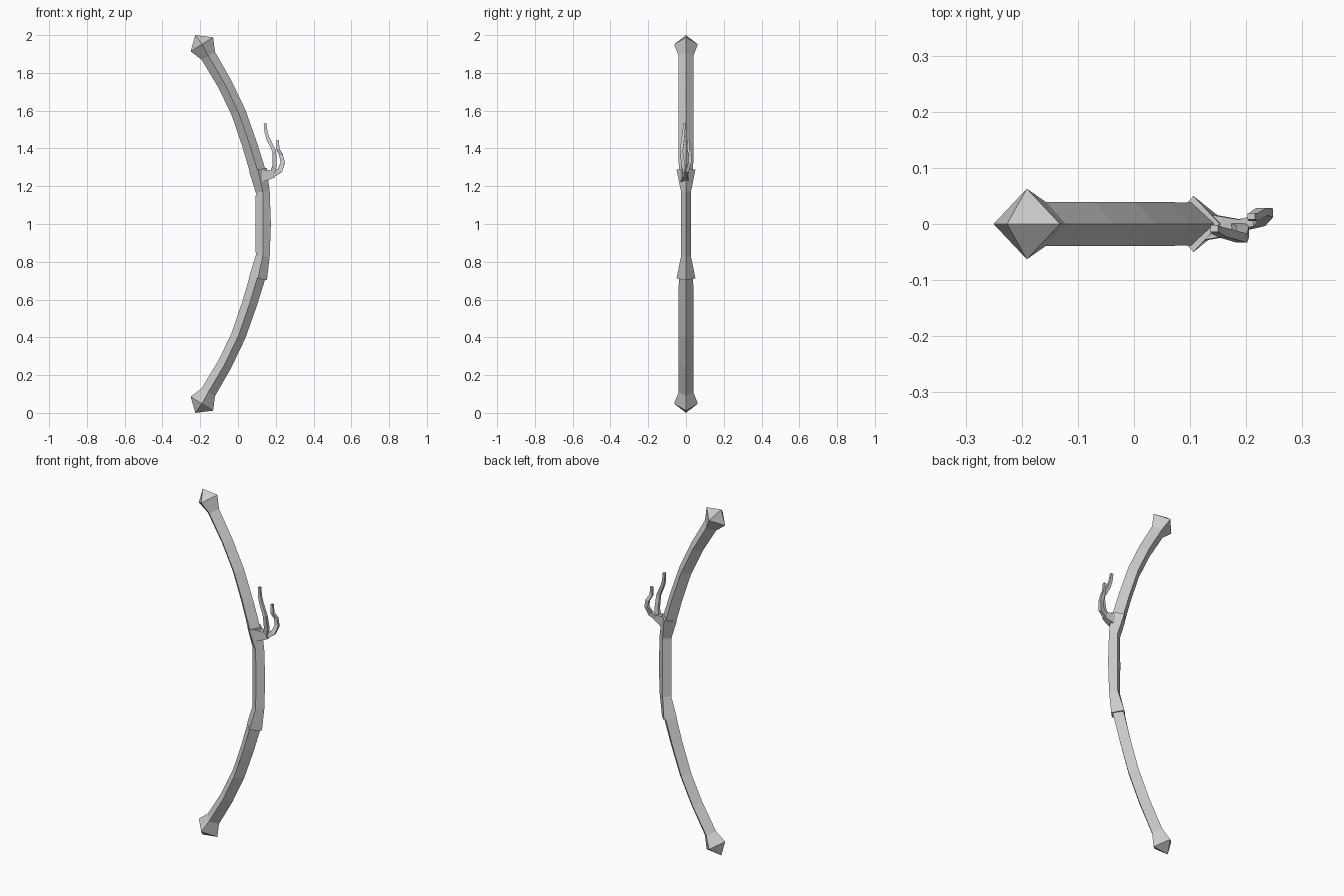
import bpy, bmesh
from mathutils import Vector


def sweep(name, sections, square=False):
    """Loft four-sided rings along a path of (x, y, z, in-plane half, depth half)."""
    bm = bmesh.new()
    pts = [Vector(s[:3]) for s in sections]
    rings = []
    for i, (x, y, z, w, d) in enumerate(sections):
        t = (pts[min(i + 1, len(pts) - 1)] - pts[max(i - 1, 0)]).normalized()
        n = Vector((0, 1, 0)).cross(t).normalized()
        b = t.cross(n)
        if square:
            offs = [n * w + b * d, b * d - n * w, -n * w - b * d, n * w - b * d]
        else:
            offs = [n * w, b * d, -n * w, -b * d]
        rings.append([bm.verts.new(pts[i] + o) for o in offs])
    for lo, hi in zip(rings, rings[1:]):
        for k in range(4):
            j = (k + 1) % 4
            bm.faces.new((lo[k], lo[j], hi[j], hi[k]))
    bm.faces.new(rings[0][::-1])
    bm.faces.new(rings[-1])
    bmesh.ops.remove_doubles(bm, verts=bm.verts, dist=0.0005)
    bmesh.ops.recalc_face_normals(bm, faces=bm.faces)
    me = bpy.data.meshes.new(name)
    bm.to_mesh(me)
    bm.free()
    ob = bpy.data.objects.new(name, me)
    bpy.context.collection.objects.link(ob)
    return ob


# Curved limbs with flared, pointed tips (upper one mirrored to the lower)
limbs = sweep("limbs", [
    (0.110, 0, 0.26, 0.042, 0.038),
    (0.062, 0, 0.42, 0.040, 0.039),
    (0.003, 0, 0.59, 0.039, 0.039),
    (-0.070, 0, 0.742, 0.039, 0.039),
    (-0.157, 0, 0.89, 0.041, 0.039),
    (-0.191, 0, 0.951, 0.070, 0.063),
    (-0.226, 0, 1.0, 0.0001, 0.0001),
])
limbs.location.z = 1
mod = limbs.modifiers.new("mirror", "MIRROR")
mod.use_axis = (False, False, True)
mod.use_mirror_merge = False

# Grip with flared collars at both ends
half = [(0.131, 0.17, 0.037, 0.026), (0.106, 0.288, 0.048, 0.050)]
grip = [(x, 0, -z, w, d) for x, z, w, d in reversed(half)]
grip += [(0.133, 0, 0, 0.041, 0.026)]
grip += [(x, 0, z, w, d) for x, z, w, d in half]
sweep("grip", grip).location.z = 1

# Branching twig on the upper collar
sweep("twig_base", [
    (0.125, -0.005, 1.255, 0.032, 0.024),
    (0.160, -0.005, 1.26, 0.026, 0.018),
    (0.195, -0.005, 1.265, 0.017, 0.012),
], square=True)
sweep("tall_twig", [
    (0.180, -0.006, 1.26, 0.013, 0.011),
    (0.194, -0.014, 1.31, 0.011, 0.010),
    (0.192, -0.025, 1.385, 0.010, 0.008),
    (0.160, -0.016, 1.45, 0.009, 0.008),
    (0.149, -0.012, 1.485, 0.008, 0.007),
    (0.143, -0.008, 1.533, 0.007, 0.006),
], square=True)
sweep("short_twig", [
    (0.185, -0.003, 1.262, 0.014, 0.010),
    (0.222, 0.005, 1.283, 0.013, 0.009),
    (0.237, 0.020, 1.325, 0.011, 0.008),
    (0.228, 0.022, 1.365, 0.010, 0.007),
    (0.212, 0.012, 1.395, 0.008, 0.007),
    (0.209, 0.014, 1.443, 0.007, 0.006),
], square=True)
